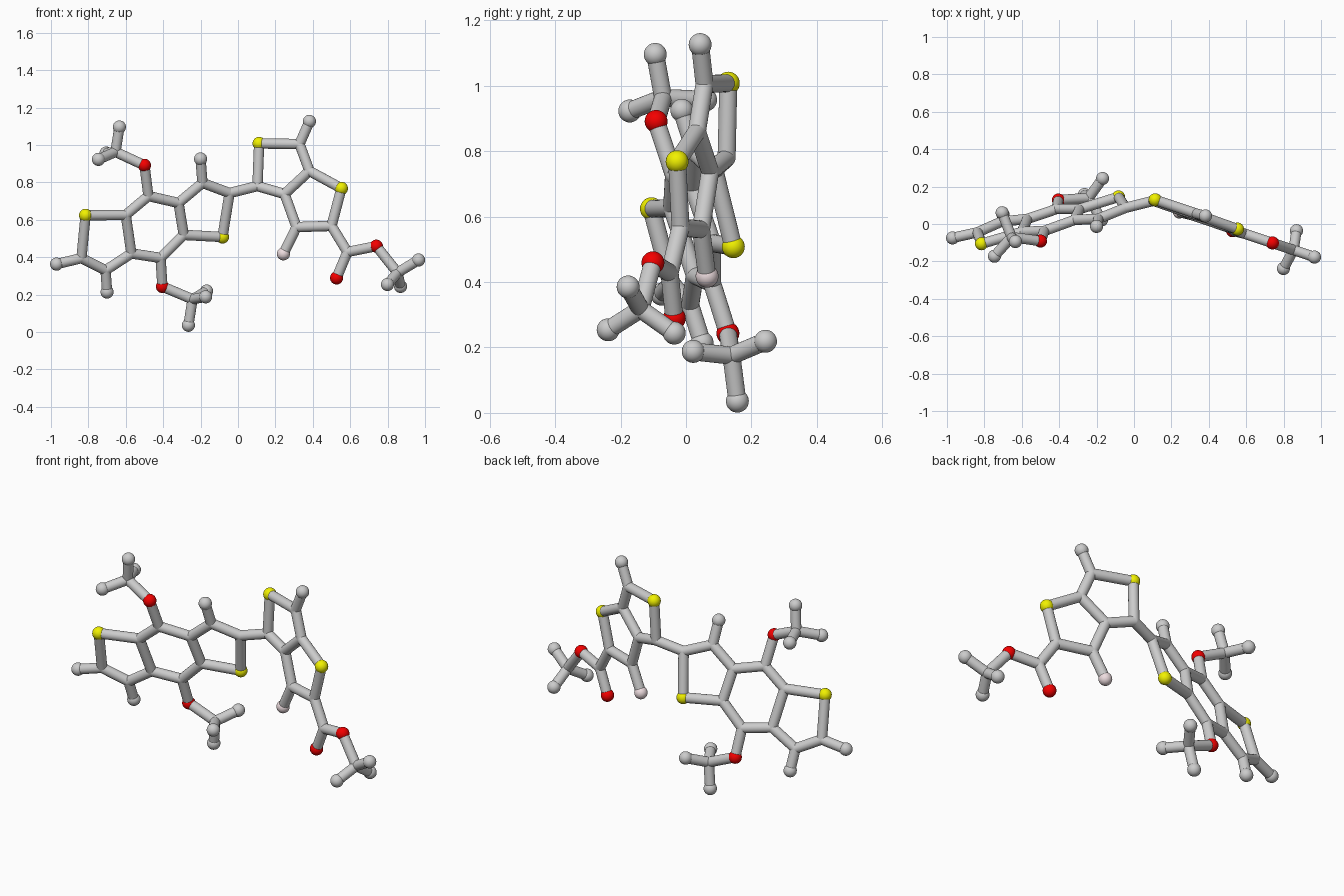
import bpy, bmesh
from mathutils import Vector, Matrix

if "Cube" in bpy.data.objects:
    bpy.data.objects.remove(bpy.data.objects["Cube"])

BALL, STICK = 0.035, 0.0275


def left(x, z):      # tilted plane of the three fused rings
    return Vector((x, 0.319 + 0.295 * x - 0.295 * z, z))


def right(x, z):     # tilted plane of the two fused rings
    return Vector((x, 0.131 - 0.336 * x + 0.036 * z, z))


# joints of the left half
pts = {
    'ls1': left(-.815, .624), 'l2': left(-.837, .395), 'l2e': left(-.97, .363),
    'l3': left(-.708, .33), 'l3e': left(-.70, .214), 'l4': left(-.57, .42),
    'l5': left(-.60, .626), 'l6': left(-.479, .727), 'l7': left(-.318, .69),
    'l8': left(-.29, .519), 'l9': left(-.414, .396), 'l10': left(-.19, .797),
    'l10e': left(-.20, .925), 'l11': left(-.045, .743), 'ls2': left(-.083, .508),
    'lo1': left(-.50, .891), 'lo2': left(-.404, .243),
    # joints of the right half
    'r1': right(.104, .78), 'rs1': right(.113, 1.008), 'r2': right(.329, 1.005),
    'r2e': right(.382, 1.126), 'r3': right(.382, .861), 'rs2': right(.553, .768),
    'r4': right(.50, .567), 'r5': right(.313, .561), 'rf': right(.243, .418),
    'r6': right(.249, .738), 'r7': right(.585, .428), 'ro1': right(.527, .289),
    'ro2': right(.74, .459),
}
# three-pronged end groups: hub followed by its prongs
groups = {
    'lo1': [(-.655, -.07, .963), (-.634, -.094, 1.096), (-.746, -.172, .923), (-.705, .06, .957)],
    'lo2': [(-.243, .139, .175), (-.265, .157, .036), (-.168, .243, .219), (-.173, .022, .188)],
    'ro2': [(.853, -.139, .317), (.965, -.177, .385), (.799, -.238, .254), (.869, -.036, .244)],
}
chains = ['ls1 l2 l3 l4 l5 ls1', 'l2 l2e', 'l3 l3e', 'l5 l6 l7 l8 l9 l4',
          'l7 l10 l11 ls2 l8', 'l10 l10e', 'l6 lo1', 'l9 lo2', 'l11 r1',
          'r1 rs1 r2 r3 r6 r1', 'r2 r2e', 'r3 rs2 r4 r5 r6', 'r5 rf',
          'r4 r7 ro2', 'r7 ro1']
bonds = [p for c in chains for p in zip(c.split(), c.split()[1:])]
for root, (hub, *prongs) in groups.items():
    h = root + '_hub'
    pts[h] = Vector(hub)
    bonds.append((root, h))
    for i, p in enumerate(prongs):
        pts[f'{root}_p{i}e'] = Vector(p)
        bonds.append((h, f'{root}_p{i}e'))


def material(name, color):
    m = bpy.data.materials.new(name)
    m.diffuse_color = (*color, 1)
    m.use_nodes = True
    m.node_tree.nodes["Principled BSDF"].inputs["Base Color"].default_value = m.diffuse_color
    return m


def add_object(name, bm, mat=None):
    me = bpy.data.meshes.new(name)
    bm.to_mesh(me)
    bm.free()
    for f in me.polygons:
        f.use_smooth = True
    ob = bpy.data.objects.new(name, me)
    bpy.context.collection.objects.link(ob)
    if mat:
        me.materials.append(mat)


def ball(bm, p, r):
    bmesh.ops.create_uvsphere(bm, u_segments=28, v_segments=18, radius=r,
                              matrix=Matrix.Translation(p))


def stick(bm, a, b):
    d = b - a
    m = Matrix.Translation((a + b) / 2) @ d.to_track_quat('Z', 'Y').to_matrix().to_4x4()
    bmesh.ops.create_cone(bm, cap_ends=False, segments=24, radius1=STICK,
                          radius2=STICK, depth=d.length, matrix=m)


# grey sticks
bm = bmesh.new()
for a, b in bonds:
    stick(bm, pts[a], pts[b])
add_object('sticks', bm)

# coloured balls, grey end balls and flush joints
kinds = {'yellow_balls': ('s', material('yellow', (.88, .88, .0))),
         'red_balls': ('o', material('red', (.9, .0, .0))),
         'pink_ball': ('f', material('pink', (.85, .72, .74)))}
used = set()
for name, (letter, mat) in kinds.items():
    bm = bmesh.new()
    for k, p in pts.items():
        if k[1] == letter and '_' not in k:
            ball(bm, p, BALL)
            used.add(k)
    add_object(name, bm, mat)

ends, joints = bmesh.new(), bmesh.new()
for k, p in pts.items():
    if k not in used:
        if k.endswith('e'):
            ball(ends, p, BALL)
        else:
            ball(joints, p, STICK)
add_object('end_balls', ends)
add_object('joints', joints)
